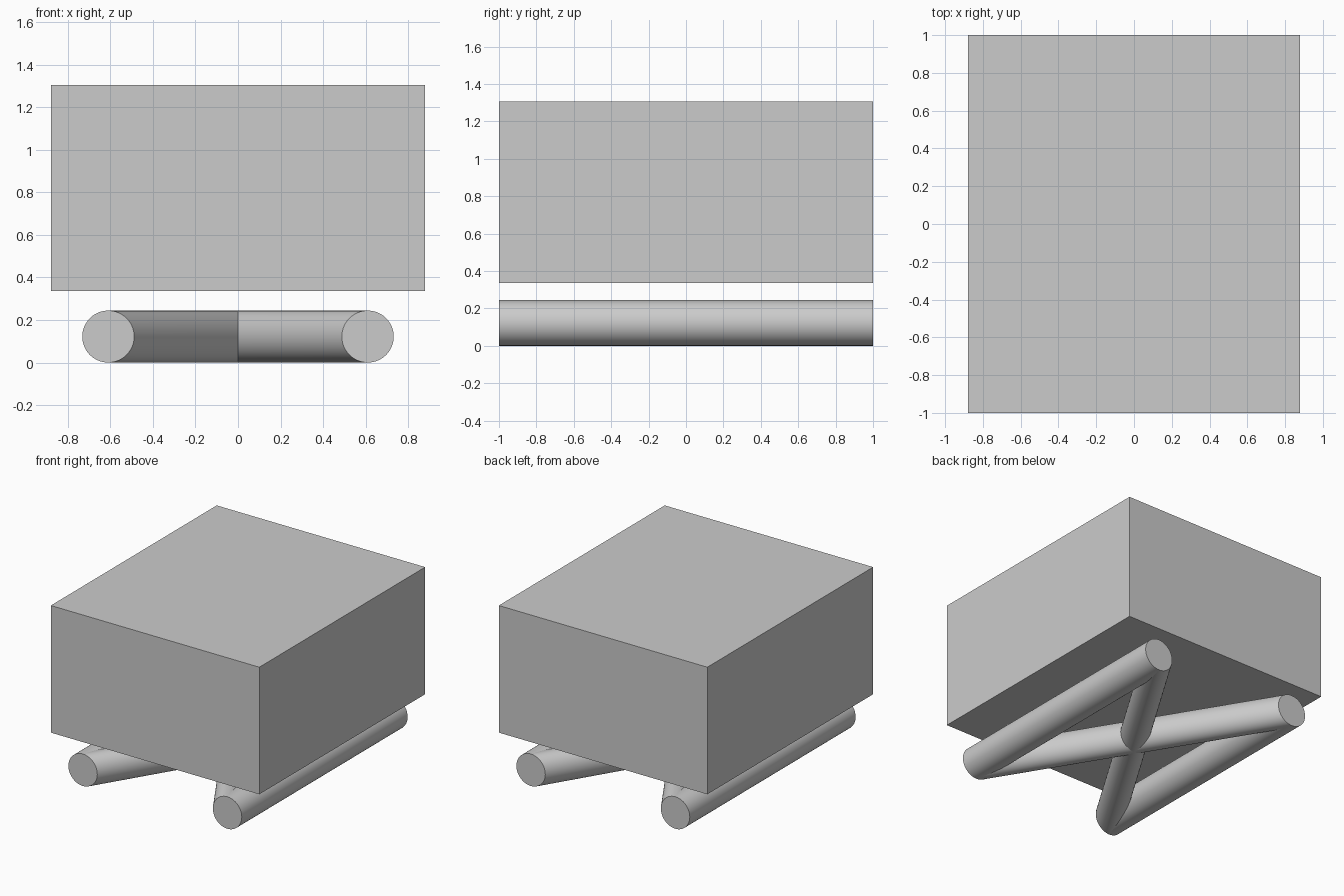
import bpy, bmesh, math

if "Cube" in bpy.data.objects:
    bpy.data.objects.remove(bpy.data.objects["Cube"])

grey = bpy.data.materials.new("plain grey")
grey.diffuse_color = (0.6, 0.6, 0.6, 1)
grey.use_nodes = True
grey.node_tree.nodes["Principled BSDF"].inputs["Base Color"].default_value = grey.diffuse_color

R, X, Y = 0.122, 0.61, 1.0   # bar radius, bar offset, half length


def finish(name, bm):
    bmesh.ops.recalc_face_normals(bm, faces=bm.faces)
    me = bpy.data.meshes.new(name)
    bm.to_mesh(me)
    bm.free()
    me.materials.append(grey)
    ob = bpy.data.objects.new(name, me)
    bpy.context.collection.objects.link(ob)
    return ob


def bar(name, x_front, x_back, sides=64):
    """Round bar whose ends are circles lying flat in the front and back planes."""
    bm = bmesh.new()
    rings = []
    for x, y in ((x_front, -Y), (x_back, Y)):
        rings.append([bm.verts.new((x + R * math.cos(a), y, R + R * math.sin(a)))
                      for a in (2 * math.pi * i / sides for i in range(sides))])
    for i in range(sides):
        j = (i + 1) % sides
        f = bm.faces.new((rings[0][i], rings[0][j], rings[1][j], rings[1][i]))
        f.smooth = True
    for ring in rings:
        cap = bm.faces.new(ring)
        for e in cap.edges:
            e.smooth = False
    return finish(name, bm)


# box body floating just above the bars
bm = bmesh.new()
bmesh.ops.create_cube(bm, size=1)
for v in bm.verts:
    v.co = (v.co.x * 1.76, v.co.y * 2 * Y, 0.82 + v.co.z * 0.97)
finish("box_body", bm)

# two side runners and two crossing diagonals
for side, s in (("left", -1), ("right", 1)):
    bar(side + "_runner", s * X, s * X)
    bar(side + "_diagonal", s * X, -s * X)
